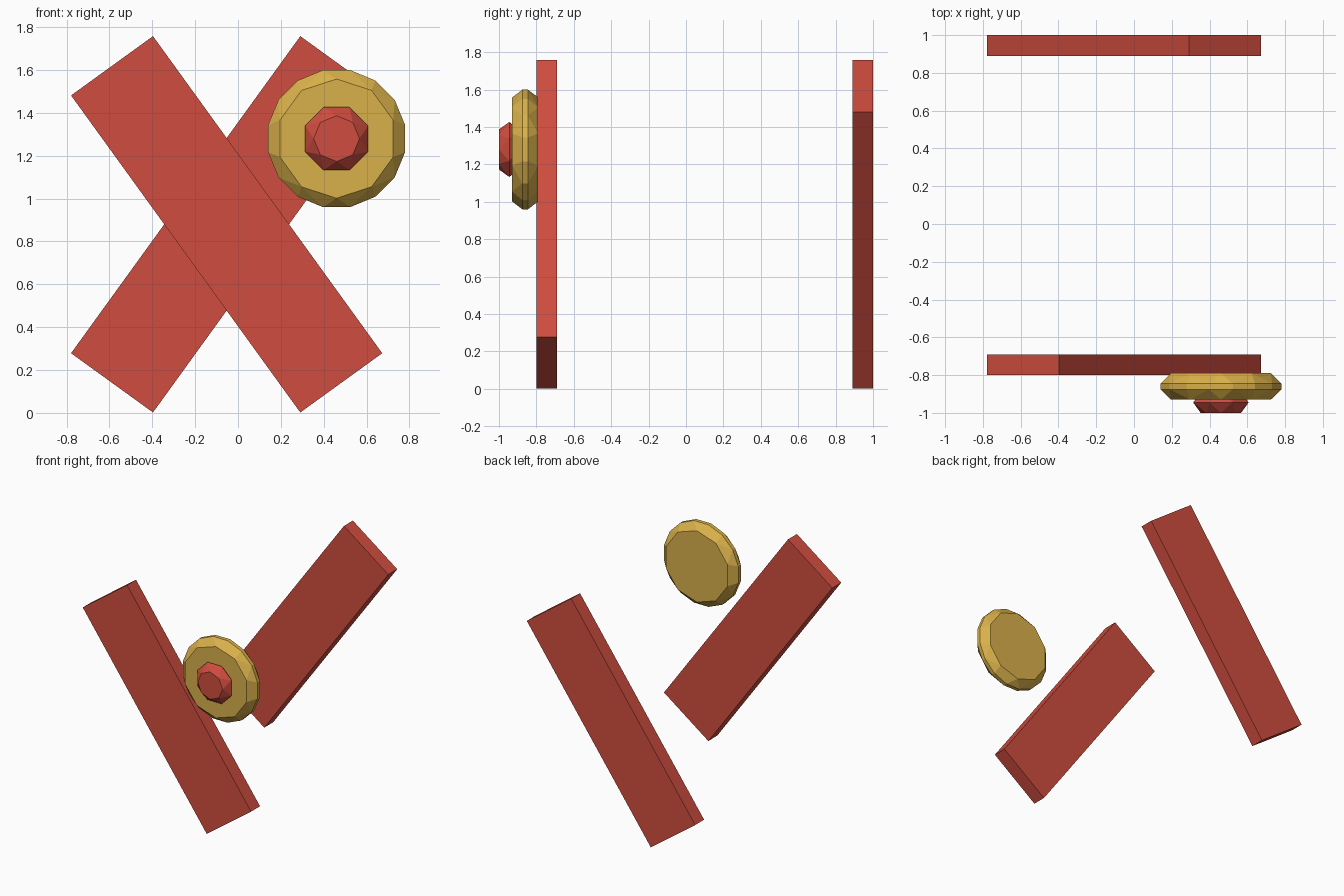
import bpy, bmesh, math

if "Cube" in bpy.data.objects:
    bpy.data.objects.remove(bpy.data.objects["Cube"])


def material(name, color):
    m = bpy.data.materials.new(name)
    m.diffuse_color = (*color, 1)
    m.use_nodes = True
    m.node_tree.nodes["Principled BSDF"].inputs["Base Color"].default_value = m.diffuse_color
    return m


red = material("red", (0.63, 0.074, 0.05))
gold = material("gold", (0.70, 0.44, 0.07))


def finish(name, bm, mat):
    bmesh.ops.recalc_face_normals(bm, faces=bm.faces)
    me = bpy.data.meshes.new(name)
    bm.to_mesh(me)
    bm.free()
    me.materials.append(mat)
    ob = bpy.data.objects.new(name, me)
    bpy.context.collection.objects.link(ob)
    return ob


def plank(name, y, tilt):
    bm = bmesh.new()
    bmesh.ops.create_cube(bm, size=1)
    bmesh.ops.scale(bm, vec=(0.472, 0.11, 1.826), verts=bm.verts)
    ob = finish(name, bm, red)
    ob.location = (-0.053, y, 0.88)
    ob.rotation_euler = (0, math.radians(tilt), 0)


def faceted_disc(name, x, z, rings, mat):
    """Hull of flat rings: (y, radius, sides, first angle in degrees)."""
    bm = bmesh.new()
    for y, r, n, start in rings:
        for i in range(n):
            a = math.radians(start) + math.tau * i / n
            bm.verts.new((x + r * math.cos(a), y, z + r * math.sin(a)))
    bmesh.ops.convex_hull(bm, input=list(bm.verts))
    bmesh.ops.dissolve_limit(bm, angle_limit=0.01, verts=bm.verts, edges=bm.edges)
    finish(name, bm, mat)


# Crossed planks, front and back
plank("front_plank", -0.745, -35.87)
plank("back_plank", 0.945, 35.87)

# Gold disc with bevelled rim
faceted_disc("gold_disc", 0.46, 1.28, [
    (-0.93, 0.278, 10, 90), (-0.875, 0.326, 16, 11.25),
    (-0.845, 0.326, 16, 11.25), (-0.79, 0.278, 10, 90)], gold)

# Red centre knob, half sunk in the disc
faceted_disc("centre_knob", 0.46, 1.28, [
    (-1.0, 0.107, 8, 90), (-0.945, 0.159, 8, 22.5), (-0.89, 0.107, 8, 90)], red)
